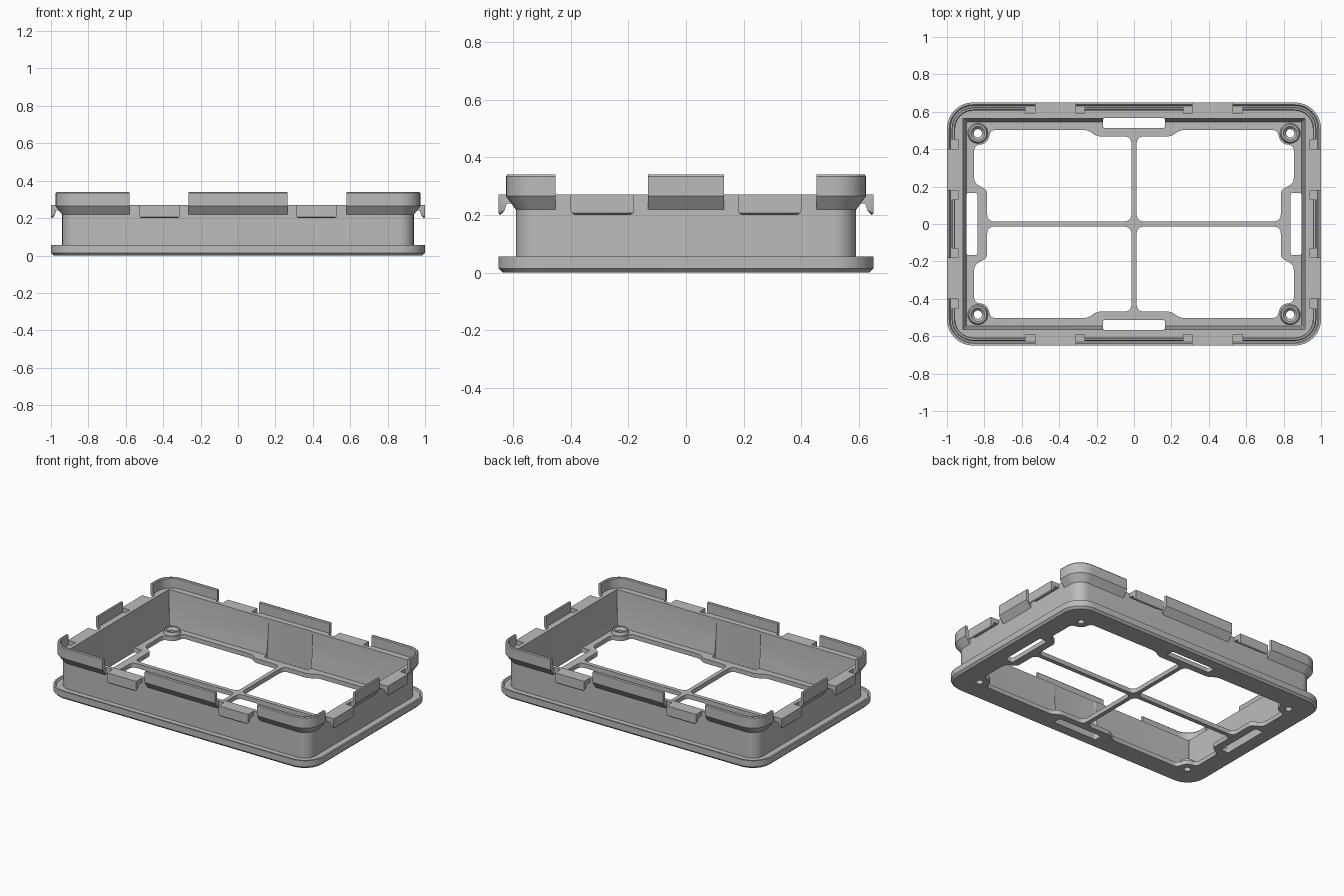
import bpy, bmesh, math
from mathutils import Vector

if "Cube" in bpy.data.objects:
    bpy.data.objects.remove(bpy.data.objects["Cube"], do_unlink=True)

HX, HY, R = 1.0, 0.65, 0.14          # outer half sizes and corner radius

grey = bpy.data.materials.new("plain grey")
grey.use_nodes = True
grey.diffuse_color = (0.5, 0.5, 0.5, 1)
grey.node_tree.nodes["Principled BSDF"].inputs["Base Color"].default_value = (0.5, 0.5, 0.5, 1)


def loft(bm, loops, closed=False):
    """Skin a list of point loops; cap the ends or join last to first."""
    rings = [[bm.verts.new(p) for p in loop] for loop in loops]
    pairs = list(zip(rings, rings[1:]))
    if closed:
        pairs.append((rings[-1], rings[0]))
    else:
        bm.faces.new(rings[0])
        bm.faces.new(rings[-1])
    for a, b in pairs:
        for i in range(len(a)):
            j = (i + 1) % len(a)
            bm.faces.new((a[i], a[j], b[j], b[i]))


def finish(name, bm):
    bmesh.ops.recalc_face_normals(bm, faces=bm.faces)
    mesh = bpy.data.meshes.new(name)
    bm.to_mesh(mesh)
    bm.free()
    mesh.materials.append(grey)
    ob = bpy.data.objects.new(name, mesh)
    bpy.context.collection.objects.link(ob)
    return ob


def activate(ob):
    bpy.ops.object.select_all(action='DESELECT')
    ob.select_set(True)
    bpy.context.view_layer.objects.active = ob


def cut(ob, cutter):
    cutter.hide_render = True
    mod = ob.modifiers.new("cut", 'BOOLEAN')
    mod.operation, mod.solver, mod.object = 'DIFFERENCE', 'EXACT', cutter
    activate(ob)
    bpy.ops.object.modifier_apply(modifier="cut")
    bpy.data.objects.remove(cutter, do_unlink=True)


def smooth(ob):
    activate(ob)
    bpy.ops.object.shade_smooth_by_angle(angle=math.radians(30))


def outline(inset, z, sharp=False, n=8):
    """Rounded rectangle, inset from the outer size."""
    r = 0.004 if sharp else R - inset
    cx, cy = HX - inset - r, HY - inset - r
    pts = []
    for k, (sx, sy) in enumerate([(1, 1), (-1, 1), (-1, -1), (1, -1)]):
        for i in range(n + 1):
            a = math.pi / 2 * (k + i / n)
            pts.append((sx * cx + r * math.cos(a), sy * cy + r * math.sin(a), z))
    return pts


def fillet(corners, n=6):
    """Round each (x, y, tangent length) corner."""
    pts = []
    for i, (x, y, t) in enumerate(corners):
        p = Vector((x, y))
        a = Vector(corners[i - 1][:2])
        b = Vector(corners[(i + 1) % len(corners)][:2])
        a, b = p + (a - p).normalized() * t, p + (b - p).normalized() * t
        for k in range(n + 1):
            u = k / n
            pts.append(a * (1 - u) ** 2 + p * 2 * u * (1 - u) + b * u * u)
    return pts


def prism(bm, pts, z0, z1):
    loft(bm, [[(x, y, z) for x, y in pts] for z in (z0, z1)])


def rect(x0, x1, y0, y1, t):
    return fillet([(x0, y0, t), (x1, y0, t), (x1, y1, t), (x0, y1, t)])


def circle(x, y, r, n=24):
    return [(x + r * math.cos(2 * math.pi * i / n), y + r * math.sin(2 * math.pi * i / n))
            for i in range(n)]


QUADS = [(sx, sy) for sx in (1, -1) for sy in (1, -1)]
BX, BY = 0.835, 0.485                # screw boss position

# Tray: flange, wall, shelf and floor in one skin
bm = bmesh.new()
outer = [(0.014, 0), (0, 0.014), (0, 0.055), (0.012, 0.055), (0.018, 0.045),
         (0.06, 0.045), (0.06, 0.27)]
inner = [(0.085, 0.27), (0.09, 0.15), (0.105, 0.03)]
loft(bm, [outline(d, z) for d, z in outer] + [outline(d, z, True) for d, z in inner])
tray = finish("tray", bm)

# Floor windows, slots and screw holes
bm = bmesh.new()
window = fillet([(0.014, 0.014, 0.04), (0.785, 0.014, 0.04), (0.785, 0.18, 0.02),
                 (0.855, 0.22, 0.03), (0.855, 0.42, 0.03), (0.785, 0.43, 0.035),
                 (0.765, 0.503, 0.025), (0.245, 0.503, 0.03), (0.2, 0.468, 0.025),
                 (0.014, 0.468, 0.04)])
for sx, sy in QUADS:
    prism(bm, [(sx * x, sy * y) for x, y in window], -0.1, 0.1)
    prism(bm, circle(sx * BX, sy * BY, 0.022), -0.1, 0.1)
for s in (1, -1):
    prism(bm, [(x, s * y) for x, y in rect(-0.167, 0.167, 0.513, 0.568, 0.015)], -0.1, 0.4)
    prism(bm, [(s * x, y) for x, y in rect(0.837, 0.896, -0.167, 0.167, 0.015)], -0.1, 0.4)
cut(tray, finish("floor_cutter", bm))
smooth(tray)

# Flared upper rim, broken into segments by gaps
bm = bmesh.new()
section = [(0.06, 0.218), (0.025, 0.265), (0.025, 0.334), (0.03, 0.34), (0.039, 0.34),
           (0.044, 0.334), (0.044, 0.27), (0.06, 0.27)]
loft(bm, [outline(d, z) for d, z in section], closed=True)
rim = finish("rim", bm)
for axis, (lo, hi) in enumerate([(0.265, 0.58), (0.132, 0.453)]):
    bm = bmesh.new()
    for s in (1, -1):
        pts = [(s * lo, -2), (s * hi, -2), (s * hi, 2), (s * lo, 2)]
        prism(bm, [p if axis == 0 else p[::-1] for p in pts], 0.1, 0.5)
    cut(rim, finish("gap_cutter", bm))
smooth(rim)

# Hooked clips in the gaps
hook = [(0.06, 0.27), (0, 0.27), (0, 0.206), (0.005, 0.2), (0.02, 0.215),
        (0.028, 0.24), (0.06, 0.24)]
ends = [(0.11, 0.216), (0.106, 0.206), (0.096, 0.2)]
stations = [(-s, z) for s, z in ends] + ends[::-1]


def clip(name, along_x, side, centre):
    bm = bmesh.new()
    loops = []
    for s, low in stations:
        loop = []
        for d, z in hook:
            x, y = (centre + s, side * (HY - d)) if along_x else (side * (HX - d), centre + s)
            loop.append((x, y, max(z, low)))
        loops.append(loop)
    loft(bm, loops)
    smooth(finish(name, bm))


for side in (1, -1):
    for half in (1, -1):
        clip("long_side_clip", True, side, half * 0.42)
        clip("short_side_clip", False, side, half * 0.29)

# Countersunk screw bosses
for sx, sy in QUADS:
    bm = bmesh.new()
    boss = [(0.055, 0.028), (0.047, 0.05), (0.037, 0.05), (0.022, 0.034), (0.022, 0.028)]
    loft(bm, [[(x, y, z) for x, y in circle(sx * BX, sy * BY, r)] for r, z in boss], closed=True)
    smooth(finish("screw_boss", bm))
